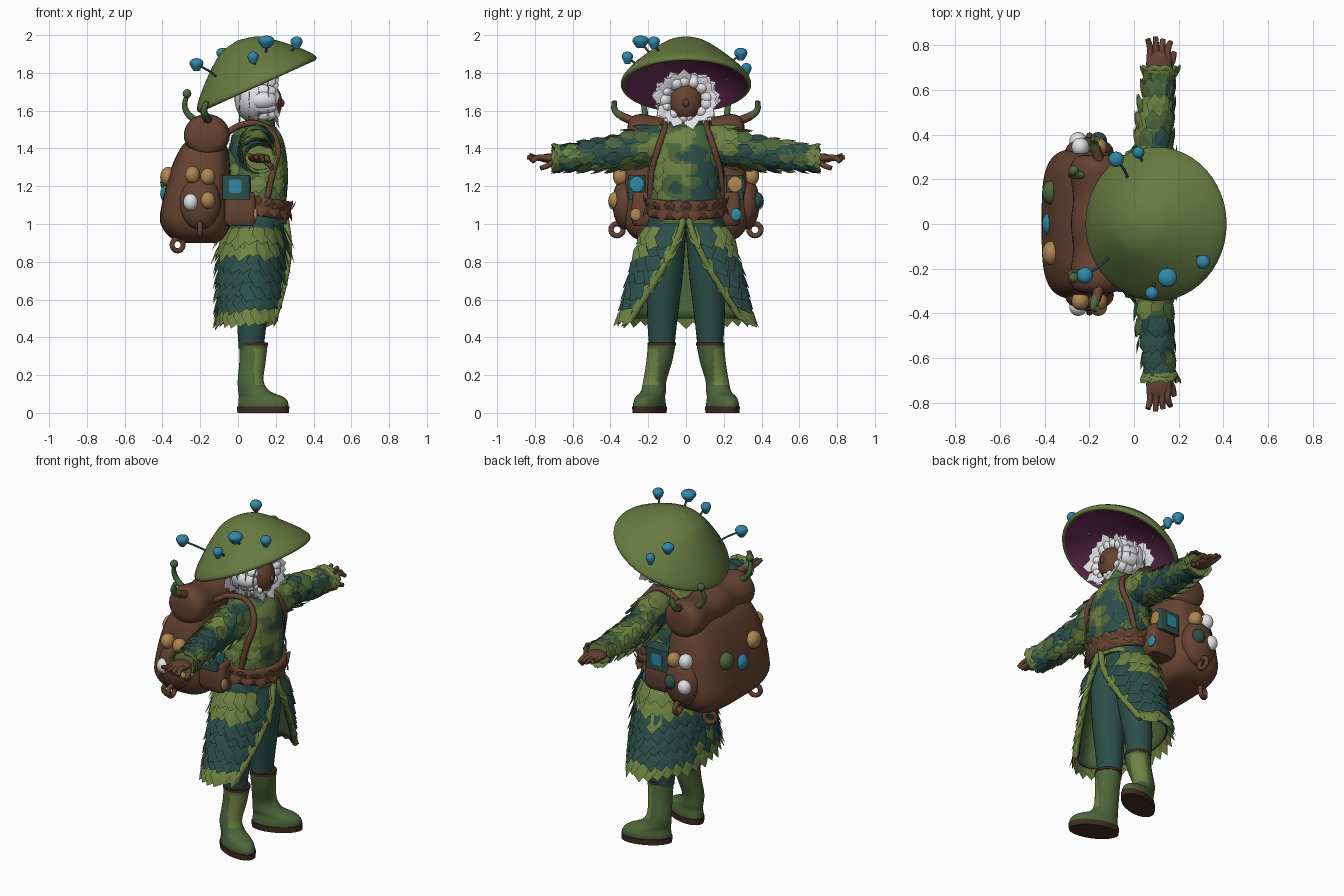
import bpy, bmesh, random
from math import sin, cos, pi, radians, copysign, atan2
from mathutils import Vector, noise

random.seed(4)
if "Cube" in bpy.data.objects:
    bpy.data.objects.remove(bpy.data.objects["Cube"])


def material(name, code):
    rgb = [int(code[i:i + 2], 16) / 255 for i in range(0, 6, 2)]
    col = [((c + .055) / 1.055) ** 2.4 for c in rgb] + [1]
    m = bpy.data.materials.new(name)
    m.use_nodes = True
    m.diffuse_color = col
    m.node_tree.nodes["Principled BSDF"].inputs["Base Color"].default_value = col
    return m


HAT = material("moss green", "667a41")
LIGHT = material("light leaf green", "6e8343")
MID = material("leaf green", "4d673b")
TEAL = material("dark teal", "2c4f49")
BROWN = material("brown", "664332")
DARK = material("dark brown", "3f2c21")
PURPLE = material("plum", "70305a")
WHITE = material("white", "e4e4e8")
TAN = material("tan", "ae8650")
BLUE = material("blue", "3288a8")
CAMO = [MID, LIGHT, TEAL]


def finish(name, bm, mats, smooth=True):
    me = bpy.data.meshes.new(name)
    bm.to_mesh(me)
    bm.free()
    for m in mats:
        me.materials.append(m)
    ob = bpy.data.objects.new(name, me)
    bpy.context.collection.objects.link(ob)
    if smooth:
        me.shade_smooth()
        me.set_sharp_from_angle(angle=radians(50))
    return ob


def curve_at(st, i, f):
    # Smooth interpolation between cross-section i and i + 1
    a, b, c, d = (st[min(max(k, 0), len(st) - 1)] for k in (i - 1, i, i + 1, i + 2))
    return [q + f * (r - p + f * (2 * p - 5 * q + 4 * r - s + f * (3 * (q - r) + s - p))) / 2
            for p, q, r, s in zip(a, b, c, d)]


def dense(st, sub):
    return [curve_at(st, i, k / sub) for i in range(len(st) - 1) for k in range(sub)] + [st[-1]]


def ring_point(row, a, axis, power=1):
    t, cu, cv, ru, rv = row
    u = cu + ru * copysign(abs(cos(a)) ** power, cos(a))
    v = cv + rv * copysign(abs(sin(a)) ** power, sin(a))
    return Vector((u, v, t)) if axis == "z" else Vector((u, t, v))


def loft(name, st, mats, axis="z", seg=28, sub=4, pick=None, power=1):
    bm = bmesh.new()
    rings = [[bm.verts.new(ring_point(r, 2 * pi * k / seg, axis, power)) for k in range(seg)]
             for r in dense(st, sub)]
    for lo, hi in zip(rings, rings[1:]):
        for k in range(seg):
            n = (k + 1) % seg
            bm.faces.new((lo[k], lo[n], hi[n], hi[k]))
    bm.faces.new(rings[0])
    bm.faces.new(rings[-1])
    bmesh.ops.recalc_face_normals(bm, faces=bm.faces)
    if pick:
        for f in bm.faces:
            f.material_index = pick(f.calc_center_median(), f.normal)
    return finish(name, bm, mats)


def ball(name, p, r, mat):
    bm = bmesh.new()
    bmesh.ops.create_icosphere(bm, subdivisions=3, radius=1)
    for v in bm.verts:
        v.co = Vector([c + k * q for c, k, q in zip(p, v.co, r)])
    return finish(name, bm, [mat])


def tube(name, pts, r, mat, tip=1):
    cu = bpy.data.curves.new(name, "CURVE")
    cu.dimensions = "3D"
    cu.bevel_depth, cu.bevel_resolution, cu.use_fill_caps = r, 2, True
    cu.resolution_u = 5
    sp = cu.splines.new("BEZIER")
    sp.bezier_points.add(len(pts) - 1)
    for i, (b, p) in enumerate(zip(sp.bezier_points, pts)):
        b.co = p
        b.handle_left_type = b.handle_right_type = "AUTO"
        b.radius = 1 + (tip - 1) * i / (len(pts) - 1)
    cu.materials.append(mat)
    ob = bpy.data.objects.new(name, cu)
    bpy.context.collection.objects.link(ob)


def leaf(bm, p, d, n, w, l, mi):
    d, n = d.normalized(), n.normalized()
    s = d.cross(n).normalized() * w
    b0, b1, m0, m1, tip, mid = (bm.verts.new(c) for c in (
        p - s * .4, p + s * .4, p + d * l * .55 - s * .5 + n * .006,
        p + d * l * .55 + s * .5 + n * .006, p + d * l + n * .014, p + d * l * .5 + n * .014))
    for f in ((mid, m0, b0), (b1, mid, b0), (m1, mid, b1), (mid, tip, m0), (tip, mid, m1)):
        bm.faces.new(f).material_index = mi


def camo(c, bias=0):
    v = noise.noise(Vector((c.x * 7, c.y * 7, c.z * 15))) + bias
    return 1 if v > .2 else 2 if v < -.08 else 0


# Hat: tilted dome with a plum underside
hat = loft("mushroom_hat", [(.13, 0, 0, .004, .004), (.11, 0, 0, .11, .11), (.06, 0, 0, .22, .22),
           (0, 0, 0, .31, .31), (-.012, 0, 0, .335, .335), (.006, 0, 0, .345, .345),
           (.045, 0, 0, .32, .32), (.105, 0, 0, .262, .262), (.178, 0, 0, .18, .18),
           (.232, 0, 0, .1, .1), (.253, 0, 0, .004, .004)], [HAT, PURPLE], seg=48,
           pick=lambda c, n: int(n.z < 0 and c.xy.length < .325))
hat.location, hat.rotation_euler = (.1, 0, 1.74), (0, radians(-24.3), 0)

# Small mushrooms growing from the hat
for x, y, z, r in ((.15, -.24, 1.965, .044), (.31, -.17, 1.96, .032), (.08, -.31, 1.88, .03),
                   (-.22, -.23, 1.845, .037), (-.08, .29, 1.9, .035), (.02, .32, 1.82, .027)):
    c = Vector((x, y, z))
    foot = c.lerp(Vector((.08, 0, 1.66)), .36)
    tube("mushroom_stalk", [c, c.lerp(foot, .5) + Vector((.01, 0, 0)), foot], .006, TEAL)
    loft("mushroom_cap", [(z - .034, x, y, r * .4, r * .4), (z - .012, x, y, r * .8, r * .8),
         (z + .008, x, y, r, r), (z + .026, x, y, r * .7, r * .7), (z + .033, x, y, .003, .003)],
         [BLUE], seg=12, sub=2)

# Head and loose tufted hair
ball("face", (.15, 0, 1.642), (.085, .09, .105), BROWN)
ball("nose", (.23, 0, 1.64), (.016, .016, .022), BROWN)
ball("hair", (.085, 0, 1.665), (.105, .155, .13), WHITE)
tufts = bmesh.new()
for ring in range(5):
    for k in range(15):
        a = 2 * pi * (k + random.random()) / 15
        n = Vector((.35 - .15 * ring, cos(a), sin(a)))
        p = Vector((.19 - .045 * ring, .11 * cos(a), 1.66 + .09 * sin(a)))
        leaf(tufts, p, n, Vector((1, cos(a), sin(a))), .075, random.uniform(.045, .07), 0)
finish("hair_tufts", tufts, [WHITE], False)
for k in range(13):
    a = 2 * pi * (k + .6 * random.random()) / 13
    r = random.uniform(.036, .05)
    ball("hair_lock", (.13, .115 * cos(a), 1.66 + .095 * sin(a)), (.08, r, r), WHITE)

# Jacket with a paler front
torso = [(1.0, .11, 0, .15, .18), (1.12, .11, 0, .147, .187), (1.25, .11, 0, .155, .192),
         (1.38, .105, 0, .15, .19), (1.47, .1, 0, .13, .165), (1.53, .1, 0, .085, .1)]
loft("jacket", torso, CAMO, seg=96, sub=10,
     pick=lambda c, n: camo(c, .22 if abs(c.y) < .03 and c.x > .1 else 0))
loft("collar", [(1.49, .11, 0, .09, .11), (1.53, .115, 0, .08, .09), (1.57, .12, 0, .085, .095)], [MID])

foliage = bmesh.new()
down = Vector((0, 0, -1))
for row in dense(torso, 2)[3:-1]:
    for k in range(16):
        a = 2 * pi * (k + random.random()) / 16
        p = ring_point(row, a, "z")
        if abs(p.y) > .12 or p.x < .1:
            leaf(foliage, p, down, Vector((cos(a), sin(a), .1)), .085, .09, camo(p))

# Arms, hands, legs, straps and pack fittings, mirrored
sleeve = [(.08, .1, 1.41, .09, .11), (.2, .1, 1.415, .088, .107), (.35, .09, 1.38, .08, .088),
          (.5, .1, 1.365, .075, .075), (.63, .115, 1.352, .062, .06), (.68, .118, 1.352, .078, .065)]
for s, side in ((1, "left"), (-1, "right")):
    arm = [(s * r[0], *r[1:]) for r in sleeve]
    loft("sleeve_" + side, arm, CAMO, "y", 48, 8,
         pick=lambda c, n: 1 if abs(c.y) > .655 else camo(c))
    for row in dense(arm, 2)[2:]:
        for k in range(9):
            a = 2 * pi * (k + random.random()) / 9
            p = ring_point(row, a, "y")
            cuff = abs(p.y) > .64
            leaf(foliage, p, Vector((0, s, -.15)), Vector((cos(a), 0, sin(a))), .075,
                 .035 if cuff else .085, 1 if cuff else camo(p))
    ball("palm_" + side, (.112, s * .72, 1.348), (.058, .065, .025), BROWN)
    for k in range(4):
        x = .072 + .027 * k
        tip = .84 - .012 * abs(k - 1)
        tube("finger_" + side, [(x, s * .73, 1.35), (x, s * .79, 1.35),
             (x - .01 + .007 * k, s * tip, 1.365 - .012 * k)], .017, BROWN, .7)
    tube("thumb_" + side, [(.14, s * .69, 1.34), (.17, s * .73, 1.31), (.18, s * .77, 1.295)], .018, BROWN, .7)

    # Trousers and boots
    loft("trouser_leg_" + side, [(.34, .07, s * .128, .066, .066), (.5, .075, s * .125, .08, .08),
         (.75, .095, s * .11, .1, .095), (1.04, .11, s * .09, .11, .095)], [TEAL])
    parts = [loft("boot_" + side, [(.02, .072, 0, .14, .072), (.055, .072, 0, .14, .072),
             (.085, .06, 0, .125, .066), (.115, .02, 0, .088, .062), (.17, 0, 0, .07, .06),
             (.27, 0, s * -.025, .07, .068), (.365, 0, s * -.04, .075, .073)], [MID, LIGHT], seg=48, sub=6,
             pick=lambda c, n: int(.15 < c.z < .34 and -.3 < atan2(c.y * s + .025, c.x) < 1.05)),
             loft("boot_sole_" + side, [(0, .072, 0, .145, .077), (.034, .072, 0, .147, .078)], [DARK], sub=1),
             loft("boot_trim_" + side, [(.356, 0, s * -.04, .077, .075), (.372, 0, s * -.04, .077, .075)],
                  [DARK], sub=1)]
    for ob in parts:
        ob.location, ob.rotation_euler = (.067, s * .165, 0), (0, 0, s * radians(23))

    # Shoulder strap
    tube("shoulder_strap_" + side, [(-.08, s * .14, 1.47), (.04, s * .12, 1.53), (.15, s * .11, 1.51),
         (.21, s * .145, 1.41), (.186, s * .18, 1.28), (.155, s * .19, 1.14)], .017, BROWN)

    # Side pocket with its stuffed trinkets
    ball("side_pocket_" + side, (-.2, s * .32, 1.11), (.11, .07, .14), BROWN)
    upper, lower, front = (WHITE, TEAL, BLUE) if s > 0 else (TAN, TAN, TAN)
    for x, y, z, m in ((-.24, .345, 1.26, upper), (-.16, .345, 1.25, TAN),
                       (-.25, .37, 1.115, WHITE), (-.16, .37, 1.125, lower)):
        ball("trinket_" + side, (x, s * y, z), (.04, .042, .046), m)
    ball("front_trinket_" + side, (.092, s * .265, 1.05), (.012, .03, .034), front)

    # Belt boxes
    loft("belt_pouch_" + side, [(.99, .01, s * .225, .07, .05), (1.03, .01, s * .23, .088, .06),
         (1.15, .01, s * .23, .08, .055), (1.17, .01, s * .23, .07, .045)], [BROWN], sub=2, power=.4)
    loft("trinket_box_" + side, [(1.13, -.01, s * .26, .074, .045), (1.26, -.01, s * .26, .074, .045)],
         [TEAL], sub=1, power=.25)
    loft("box_window_" + side, [(s * .3, -.015, 1.2, .034, .036), (s * .31, -.015, 1.2, .034, .036)],
         [BLUE], "y", sub=1, power=.4)
    ball("box_front_" + side, (.064, s * .26, 1.21), (.006, .038, .042), TAN if s > 0 else BLUE)

    # Hanging loops, sprouts and twigs
    for p, turn in (((-.32, s * .22, .89), .4), ((-.2, s * .365, .97), pi / 2)):
        bpy.ops.mesh.primitive_torus_add(major_radius=.032, minor_radius=.014, major_segments=20,
                                         minor_segments=8, location=p, rotation=(pi / 2, 0, turn))
        loop = bpy.context.object
        loop.name = "pack_loop_" + side
        loop.data.materials.append(BROWN)
        loop.data.shade_smooth()
    tube("sprout_" + side, [(-.22, s * .22, 1.54), (-.28, s * .22, 1.61), (-.27, s * .24, 1.69)], .019, MID, .6)
    ball("sprout_bud_" + side, (-.27, s * .24, 1.69), (.023, .023, .024), MID)
    tube("twig_" + side, [(-.12, s * .16, 1.53), (-.15, s * .26, 1.54), (-.17, s * .34, 1.57)], .027, BROWN, .8)
    tube("twig_tip_" + side, [(-.17, s * .33, 1.565), (-.18, s * .375, 1.6), (-.165, s * .38, 1.65)], .022, MID, .6)

# Backpack, bed roll and patches on its back
loft("backpack", [(.9, -.2, 0, .08, .18), (.93, -.215, 0, .145, .28), (1.01, -.225, 0, .187, .33),
     (1.12, -.22, 0, .18, .335), (1.28, -.2, 0, .16, .32), (1.4, -.18, 0, .125, .285),
     (1.46, -.17, 0, .08, .24)], [BROWN], seg=48, power=.55)
loft("bed_roll", [(-.31, -.165, 1.47, .05, .045), (-.295, -.165, 1.47, .1, .09), (-.24, -.165, 1.47, .122, .112),
     (-.12, -.165, 1.465, .108, .1), (0, -.165, 1.47, .118, .108), (.12, -.165, 1.465, .108, .1),
     (.24, -.165, 1.47, .122, .112), (.295, -.165, 1.47, .1, .09), (.31, -.165, 1.47, .05, .045)], [BROWN], "y")
for y, z, m in ((-.13, 1.25, TAN), (0, 1.16, BLUE), (.14, 1.22, MID)):
    ball("back_patch", (-.37, y, z), (.042, .055, .052), m)

# Belt dipping to the front, with a short ragged fringe
belt = loft("belt", [(-.05, 0, 0, .16, .2), (-.03, 0, 0, .172, .21), (.03, 0, 0, .172, .21),
            (.05, 0, 0, .16, .2)], [BROWN], sub=2)
fringe = bmesh.new()
for k in range(30):
    a = 2 * pi * k / 30
    n = Vector((cos(a), sin(a), 0))
    p = ring_point((0, 0, 0, .17, .208), a, "z")
    leaf(fringe, p, n * .1 + Vector((0, 0, -1 if k % 2 else 1)), n, .065, random.uniform(.045, .06), 0)
for ob in (belt, finish("belt_fringe", fringe, [BROWN], False)):
    ob.location, ob.rotation_euler = (.11, 0, 1.095), (0, radians(9), 0)


# Open-fronted leaf coat skirt
def skirt(t, f):
    o = radians(3 + 56 * t ** 1.25)
    a = o + f * (2 * pi - 2 * o)
    return Vector((.085 + (.15 + .03 * min(1, 3 * t)) * cos(a), (.19 + .145 * t) * sin(a), 1.05 - .55 * t))


bm = bmesh.new()
grid = [[bm.verts.new(skirt(i / 12, j / 48)) for j in range(49)] for i in range(13)]
for i in range(12):
    for j in range(48):
        bm.faces.new((grid[i][j], grid[i + 1][j], grid[i + 1][j + 1], grid[i][j + 1]))
coat = finish("coat_skirt", bm, [TEAL, MID])
mod = coat.modifiers.new("cloth", "SOLIDIFY")
mod.thickness, mod.offset, mod.material_offset = .01, -1, 1
outward = Vector((.014, 0, 0))
for f, side in ((0, "left"), (1, "right")):
    tube("coat_edge_" + side, [skirt(k / 8, f) + outward for k in range(9)], .018, LIGHT)

ROWS, COUNT = 7, 21
for i in range(ROWS):
    t = .13 + .76 * i / (ROWS - 1)
    for j in range(COUNT):
        f = min(1, (j + .5 * (i % 2)) / (COUNT - 1))
        p = skirt(t, f)
        n = Vector((p.x - .085, p.y * .4, .03))
        d = skirt(min(1, t + .1), f) - p + n.normalized() * .012
        edge = f in (0, 1)
        pale = edge or i < 2 and .08 < f < .92 or i == ROWS - 1 or random.random() < .06
        leaf(foliage, p, d, n, .06 if edge else .11, random.uniform(.1, .14), 1 if pale else 2)
finish("leaf_layers", foliage, CAMO, False)
